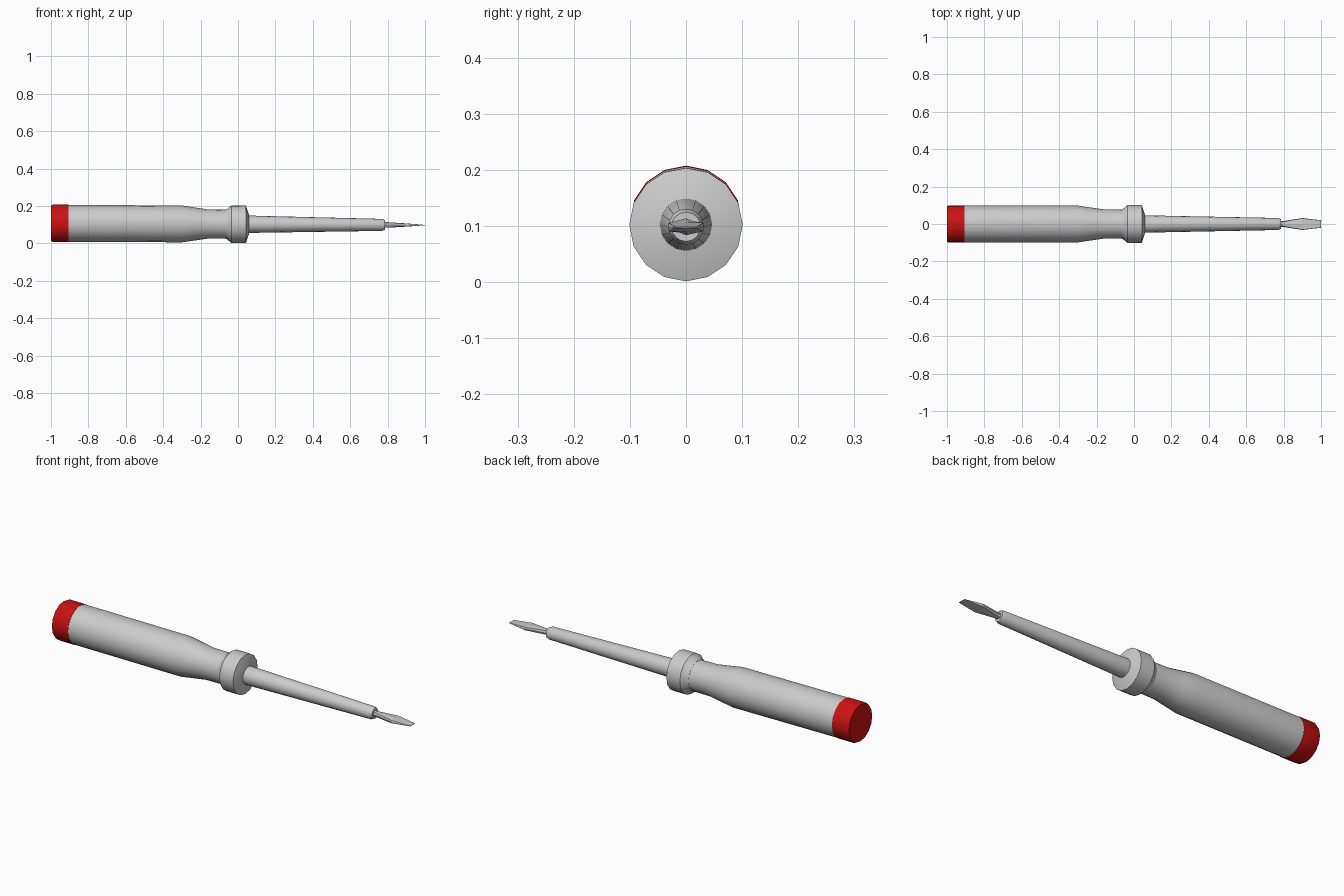
import bpy, bmesh, math

if "Cube" in bpy.data.objects:
    bpy.data.objects.remove(bpy.data.objects["Cube"])


def material(name, rgb):
    m = bpy.data.materials.new(name)
    m.diffuse_color = (*rgb, 1)
    m.use_nodes = True
    m.node_tree.nodes["Principled BSDF"].inputs["Base Color"].default_value = m.diffuse_color
    return m


GREY = material("grey", (0.6, 0.6, 0.6))
RED = material("red", (0.6, 0.006, 0.006))


def axis_z(x):
    """The tool lies tilted very slightly, butt end higher."""
    return 0.1025 - 0.005 * x


def loft(name, rings, mat, smooth=True):
    """Skin a list of (x, [(y, z), ...]) cross-sections, closed at both ends."""
    bm = bmesh.new()
    loops = [[bm.verts.new((x, y, axis_z(x) + z)) for y, z in pts] for x, pts in rings]
    n = len(loops[0])
    for a, b in zip(loops, loops[1:]):
        for i in range(n):
            j = (i + 1) % n
            bm.faces.new((a[i], a[j], b[j], b[i]))
    bm.faces.new(loops[0])
    bm.faces.new(loops[-1])
    bmesh.ops.recalc_face_normals(bm, faces=bm.faces)
    me = bpy.data.meshes.new(name)
    bm.to_mesh(me)
    bm.free()
    me.materials.append(mat)
    ob = bpy.data.objects.new(name, me)
    bpy.context.collection.objects.link(ob)
    if smooth:
        bpy.ops.object.select_all(action='DESELECT')
        ob.select_set(True)
        bpy.context.view_layer.objects.active = ob
        bpy.ops.object.shade_smooth_by_angle(angle=math.radians(35))
    return ob


def circle(r, n=16):
    return [(r * math.cos(2 * math.pi * i / n), r * math.sin(2 * math.pi * i / n))
            for i in range(n)]


def lathe(name, profile, mat):
    return loft(name, [(x, circle(r)) for x, r in profile], mat)


def flat_section(w, h):
    """Eight-point flattened blade section."""
    return [(w, 0), (w * 0.95, h), (0, h * 1.15), (-w * 0.95, h),
            (-w, 0), (-w * 0.95, -h), (0, -h * 1.15), (w * 0.95, -h)]


# Red butt cap
lathe("end_cap", [(-1.0, 0.095), (-0.99, 0.1), (-0.905, 0.1)], RED)
# Grip, narrowing to the neck
lathe("handle", [(-0.905, 0.0985), (-0.3, 0.0985), (-0.23, 0.088),
                 (-0.16, 0.078), (-0.06, 0.077)], GREY)
# Guard collar with a shallow conical front
lathe("collar", [(-0.068, 0.078), (-0.06, 0.08), (-0.035, 0.101), (0.042, 0.101),
                 (0.06, 0.047)], GREY)
# Tapered shaft with a bevelled end
lathe("shaft", [(0.05, 0.0465), (0.77, 0.032), (0.785, 0.026)], GREY)
# Flat blade: round root, wide middle, thin tip
loft("blade", [(0.775, circle(0.015, 8)), (0.795, circle(0.015, 8)),
               (0.9, flat_section(0.032, 0.0075)),
               (1.0, flat_section(0.02, 0.001))], GREY, smooth=False)
